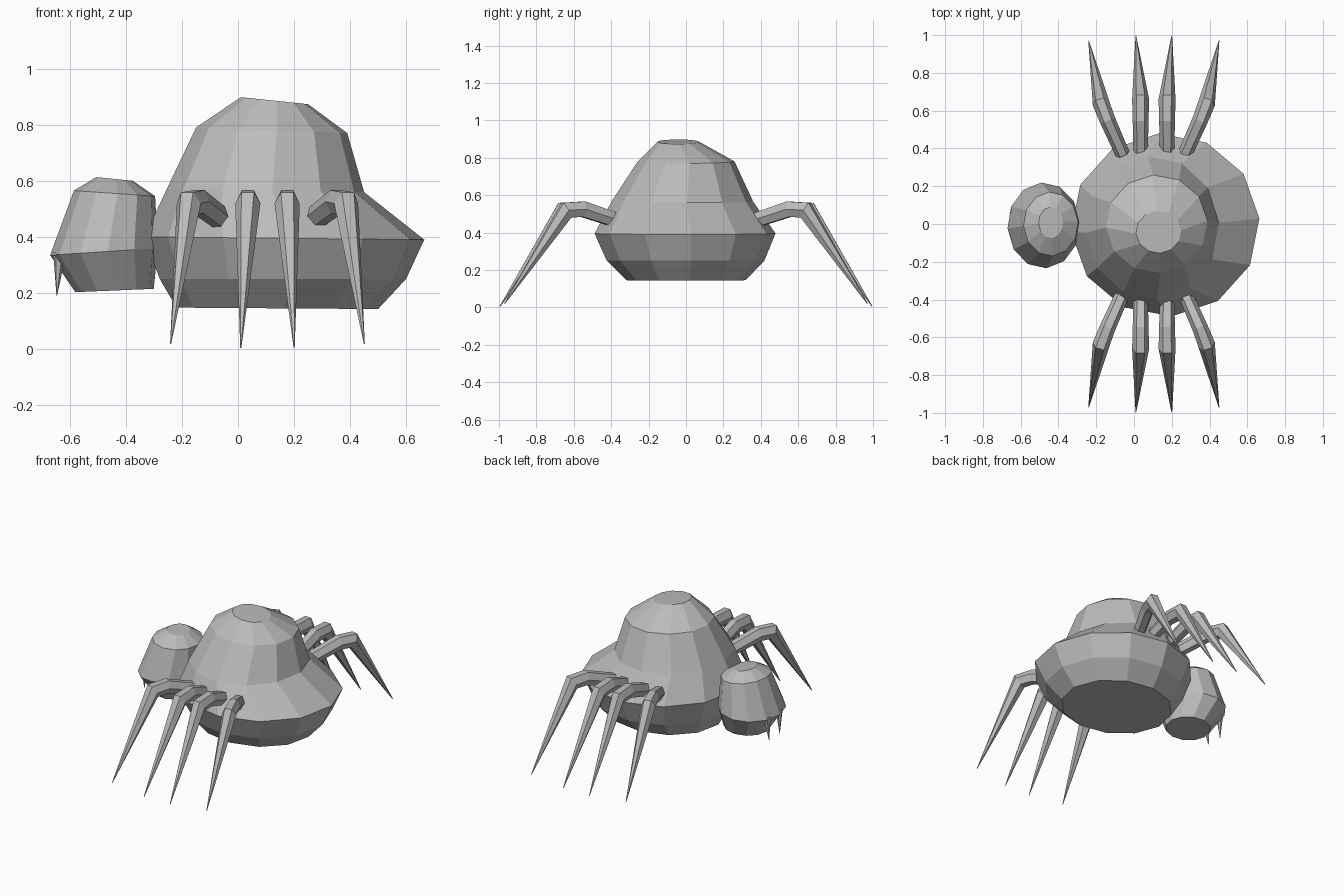
import bpy, bmesh, math
from mathutils import Vector

if "Cube" in bpy.data.objects:
    bpy.data.objects.remove(bpy.data.objects["Cube"])

grey = bpy.data.materials.new("stone_grey")
grey.diffuse_color = (0.5, 0.5, 0.5, 1)
grey.use_nodes = True
grey.node_tree.nodes["Principled BSDF"].inputs["Base Color"].default_value = grey.diffuse_color


def skin(name, rings):
    """Join equal-length rings of points into a closed, flat-shaded mesh."""
    bm = bmesh.new()
    loops = [[bm.verts.new(p) for p in ring] for ring in rings]
    n = len(loops[0])
    for a, b in zip(loops, loops[1:]):
        for i in range(n):
            j = (i + 1) % n
            bm.faces.new((a[i], a[j], b[j], b[i]))
    bm.faces.new(loops[0][::-1])
    bm.faces.new(loops[-1])
    bmesh.ops.recalc_face_normals(bm, faces=bm.faces)
    mesh = bpy.data.meshes.new(name)
    bm.to_mesh(mesh)
    bm.free()
    mesh.materials.append(grey)
    obj = bpy.data.objects.new(name, mesh)
    bpy.context.collection.objects.link(obj)
    return obj


def oval(x0, x1, y0, y1, z0, z1, sides=12, turn=4):
    """Oval ring filling x0..x1, y0..y1, sloping from z0 (left) to z1 (right)."""
    ring = []
    for i in range(sides):
        a = math.radians(turn + 360 * i / sides)
        c, s = math.cos(a), math.sin(a)
        ring.append(((x0 + x1) / 2 + c * (x1 - x0) / 2,
                     (y0 + y1) / 2 + s * (y1 - y0) / 2,
                     (z0 + z1) / 2 + c * (z1 - z0) / 2))
    return ring


def tube(name, path, radii, sides=6):
    """Hexagonal tapering tube along a bent path, flat side up."""
    pts = [Vector(p) for p in path]
    rings = []
    for i, p in enumerate(pts):
        before = (p - pts[i - 1]).normalized() if i else Vector()
        after = (pts[i + 1] - p).normalized() if i + 1 < len(pts) else Vector()
        d = (before + after).normalized()
        side = d.cross(Vector((0, 0, 1))).normalized()
        up = side.cross(d)
        ring = []
        for k in range(sides):
            a = 2 * math.pi * k / sides
            ring.append(p + radii[i] * (side * math.cos(a) + up * 1.15 * math.sin(a)))
        rings.append(ring)
    return skin(name, rings)


# Big domed body
skin("body", [
    oval(-0.22, 0.50, -0.32, 0.32, 0.148, 0.143),
    oval(-0.28, 0.60, -0.425, 0.42, 0.25, 0.25),
    oval(-0.335, 0.665, -0.49, 0.48, 0.40, 0.39),
    oval(-0.255, 0.45, -0.40, 0.36, 0.57, 0.56),
    oval(-0.15, 0.39, -0.26, 0.26, 0.79, 0.77),
    oval(0.01, 0.25, -0.155, 0.07, 0.898, 0.873),
])

# Small head on the left
skin("head", [
    oval(-0.58, -0.30, -0.145, 0.135, 0.203, 0.215),
    oval(-0.67, -0.285, -0.235, 0.22, 0.335, 0.36),
    oval(-0.585, -0.295, -0.17, 0.17, 0.565, 0.545),
    oval(-0.505, -0.375, -0.075, 0.09, 0.613, 0.60),
])

# Bent legs and fangs, mirrored front to back
MID = 0.105
for row, sy in (("front", -1), ("back", 1)):
    # offset from the middle: base, elbow, knee, tip, and how far the tip reaches
    for pair, (b, e, k, t, reach, foot) in {
            "outer": (0.165, 0.245, 0.28, 0.345, 0.97, 0.02),
            "inner": (0.07, 0.07, 0.07, 0.095, 0.995, 0.005)}.items():
        for end, sx in (("left", -1), ("right", 1)):
            tube(f"{row}_{end}_{pair}_leg", [
                (MID + sx * b, sy * 0.37, 0.465),
                (MID + sx * e, sy * 0.55, 0.525),
                (MID + sx * k, sy * (0.66 if pair == "inner" else 0.64), 0.52),
                (MID + sx * t, sy * reach, foot)],
                (0.038, 0.042, 0.045, 0.002))
    tube(f"{row}_fang", [(-0.635, sy * 0.065, 0.345), (-0.646, sy * 0.055, 0.19)],
         (0.022, 0.001))
